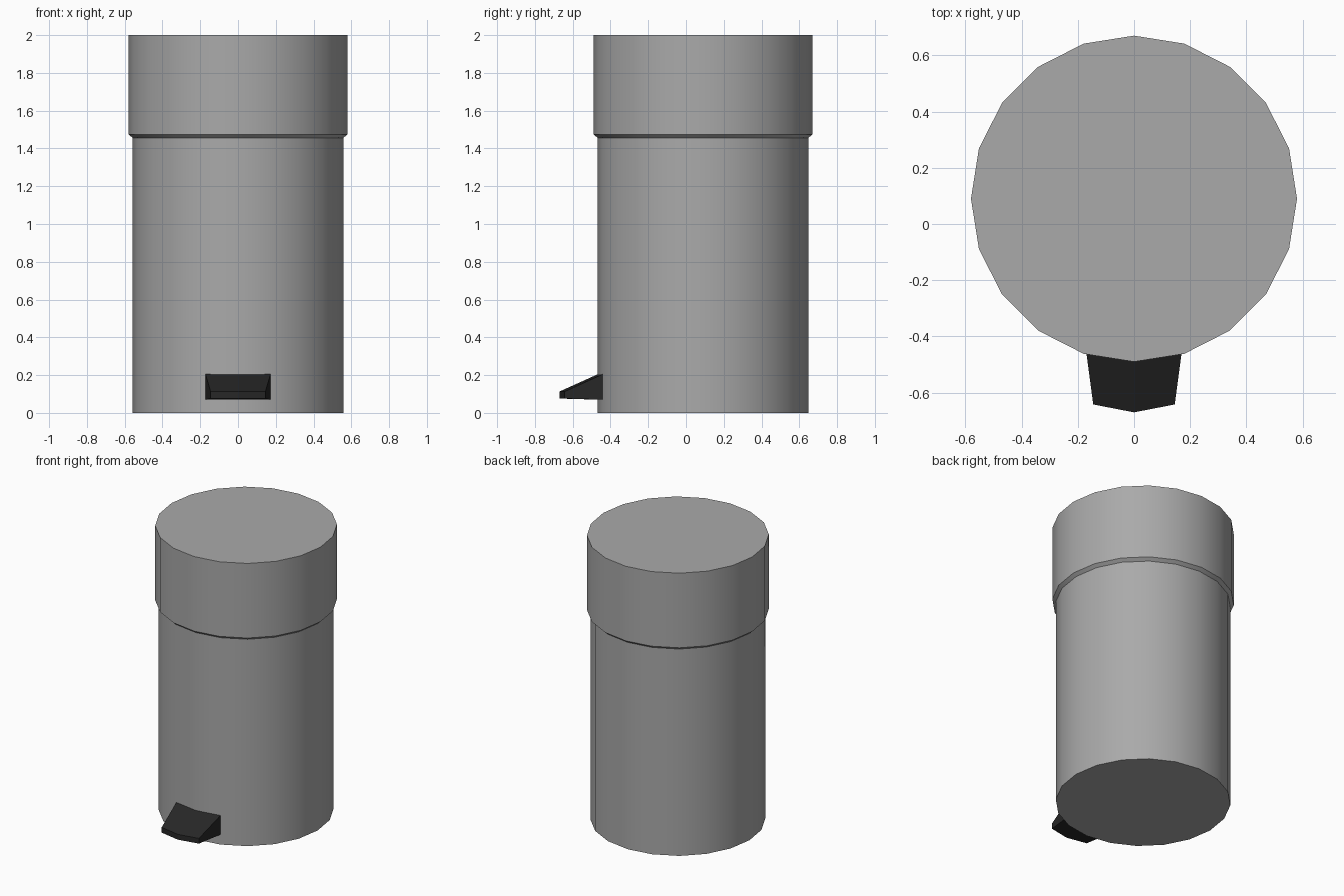
import bpy, bmesh, math

if "Cube" in bpy.data.objects:
    bpy.data.objects.remove(bpy.data.objects["Cube"])

SIDES = 20
CY = 0.09  # drum axis position in y


def material(name, value):
    m = bpy.data.materials.new(name)
    m.diffuse_color = (value, value, value, 1)
    m.use_nodes = True
    m.node_tree.nodes["Principled BSDF"].inputs["Base Color"].default_value = m.diffuse_color
    return m


steel = material("brushed grey", 0.40)
black = material("pedal black", 0.02)


def finish(name, bm, mat, smooth=False):
    bmesh.ops.recalc_face_normals(bm, faces=bm.faces)
    me = bpy.data.meshes.new(name)
    bm.to_mesh(me)
    bm.free()
    me.materials.append(mat)
    ob = bpy.data.objects.new(name, me)
    bpy.context.collection.objects.link(ob)
    if smooth:
        bpy.ops.object.select_all(action='DESELECT')
        ob.select_set(True)
        bpy.context.view_layer.objects.active = ob
        bpy.ops.object.shade_smooth_by_angle(angle=math.radians(30))
    return ob


def lathe(name, profile, bottom, top):
    """Stack rings of (radius, z), optionally capping each end."""
    bm = bmesh.new()
    rings = []
    for r, z in profile:
        angles = [2 * math.pi * i / SIDES for i in range(SIDES)]
        rings.append([bm.verts.new((r * math.cos(a), CY + r * math.sin(a), z)) for a in angles])
    for lo, hi in zip(rings, rings[1:]):
        for i in range(SIDES):
            j = (i + 1) % SIDES
            bm.faces.new((lo[i], lo[j], hi[j], hi[i]))
    if bottom:
        bm.faces.new(rings[0])
    if top:
        bm.faces.new(rings[-1])
    return finish(name, bm, steel, True)


# Drum and overhanging lid with bevelled lower lip
lathe("bin_body", [(0.558, 0), (0.558, 1.456)], True, False)
lathe("bin_lid", [(0.558, 1.456), (0.58, 1.475), (0.58, 2.0)], False, True)

# Foot pedal: wedge with a shallow pointed front, its back following the drum
bm = bmesh.new()
columns = []
for s in (-1, 0, 1):
    back_y = -0.44 if s else -0.466
    front_y = -0.642 if s else -0.67
    pts = [(0.172 * s, back_y, 0.07), (0.145 * s, front_y, 0.076),
           (0.145 * s, front_y, 0.113), (0.172 * s, back_y, 0.205)]
    columns.append([bm.verts.new(p) for p in pts])
for a, b in zip(columns, columns[1:]):
    for i in range(4):
        j = (i + 1) % 4
        bm.faces.new((a[i], a[j], b[j], b[i]))
bm.faces.new(columns[0])
bm.faces.new(columns[-1])
finish("foot_pedal", bm, black)
